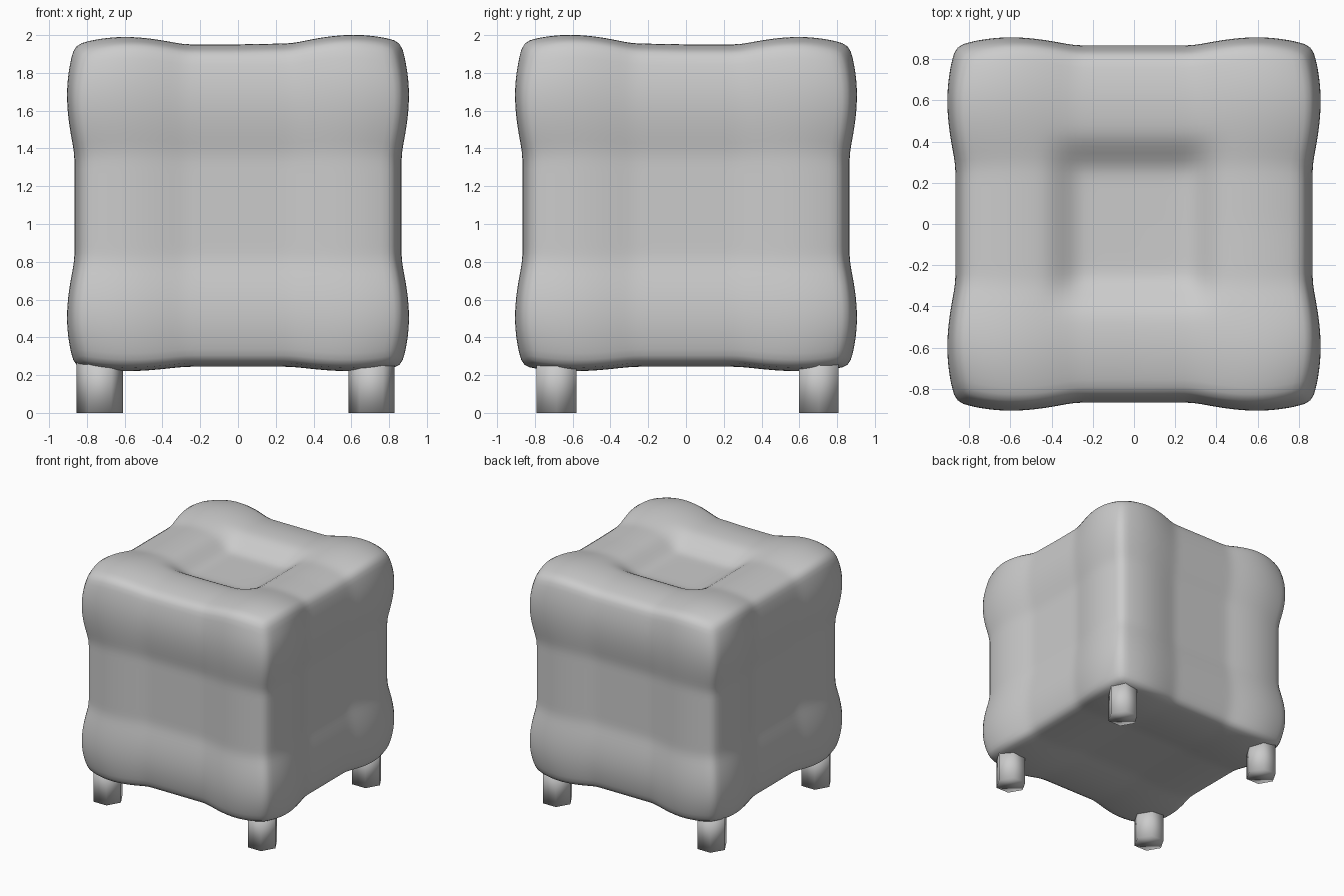
import bpy, bmesh, math

if "Cube" in bpy.data.objects:
    bpy.data.objects.remove(bpy.data.objects["Cube"])

H = 0.865      # half size of the cushion
CZ = 1.085     # height of the cushion centre


def puff(u):
    """Padded profile: flat middle, bulge near each end, falling to the edge."""
    u = abs(u)
    if u < 0.29:
        return -0.019
    if u < 0.6:
        return -0.019 + 0.04 * math.sin(math.pi / 2 * (u - 0.29) / 0.31)
    return 0.021 - 0.042 * ((u - 0.6) / (H - 0.6)) ** 2


def well(u):
    """1 inside the seat hollow, fading to 0 outside it."""
    t = min(1, max(0, (0.46 - abs(u)) / 0.2))
    return t * t * (3 - 2 * t)


def finish(name, bm):
    mesh = bpy.data.meshes.new(name)
    bm.to_mesh(mesh)
    bm.free()
    for p in mesh.polygons:
        p.use_smooth = True
    ob = bpy.data.objects.new(name, mesh)
    bpy.context.collection.objects.link(ob)
    return ob


# Cushion: gridded cube, puffed on every side, hollowed on top
bm = bmesh.new()
bmesh.ops.create_cube(bm, size=2 * H)
bmesh.ops.subdivide_edges(bm, edges=bm.edges[:], cuts=23, use_grid_fill=True)
for v in bm.verts:
    x, y, z = v.co
    ox, oy, oz = puff(y) + puff(z), puff(x) + puff(z), puff(x) + puff(y)
    nx = x * (1 + ox / H)
    ny = y * (1 + oy / H)
    if z > 0:
        nz = z * (1 + oz / H)
        if z > H - 0.001:
            nz += 0.03 * max(x, 0) * max(-y, 0) - 0.075 * well(x) * well(y)
    else:
        nz = z * (1 + (0.6 * oz - 0.025) / H)   # flatter underside
    v.co = (nx, ny, nz + CZ)
cushion = finish("cushion", bm)
sub = cushion.modifiers.new("soften", 'SUBSURF')
sub.levels = sub.render_levels = 1

# Legs: short six-sided posts
for side, x in (("left", -0.732), ("right", 0.706)):
    for end, y in (("front", -0.685), ("back", 0.703)):
        bm = bmesh.new()
        bmesh.ops.create_cone(bm, cap_ends=True, segments=6, radius1=0.122,
                              radius2=0.122, depth=0.3)
        # points along x, flats along y
        wide = max(abs(v.co.x) for v in bm.verts) > 0.115
        turn = 0 if wide else math.pi / 6
        c, s = math.cos(turn), math.sin(turn)
        for v in bm.verts:
            vx, vy, vz = v.co
            v.co = (x + c * vx - s * vy, y + s * vx + c * vy, vz + 0.15)
        finish(f"{end}_{side}_leg", bm)
